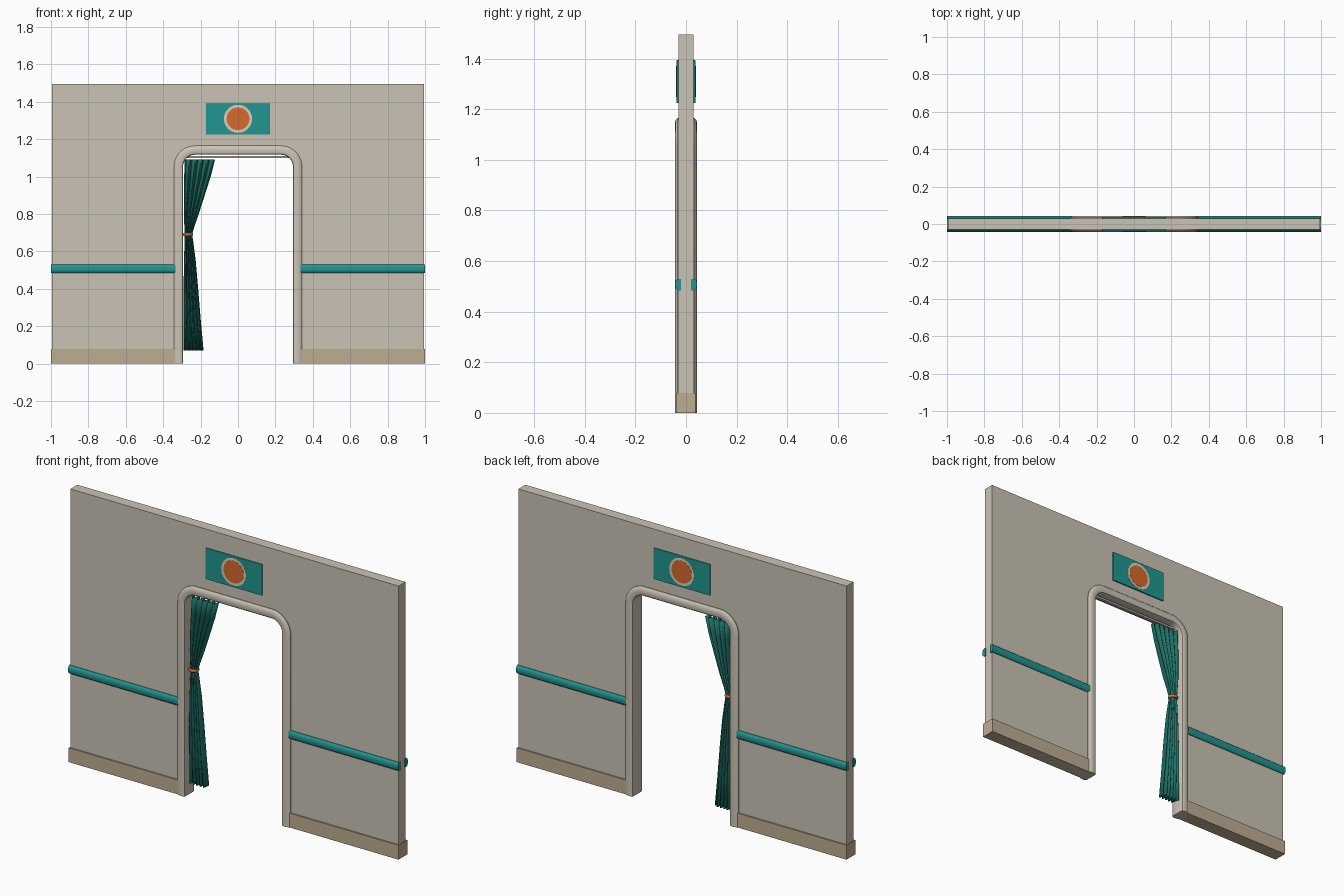
import bpy, bmesh, math
from mathutils import Vector, Matrix

if "Cube" in bpy.data.objects:
    bpy.data.objects.remove(bpy.data.objects["Cube"])


def material(name, rgb):
    lin = [((c / 255 + 0.055) / 1.055) ** 2.4 for c in rgb]
    m = bpy.data.materials.new(name)
    m.diffuse_color = (*lin, 1)
    m.use_nodes = True
    m.node_tree.nodes["Principled BSDF"].inputs["Base Color"].default_value = m.diffuse_color
    return m


BEIGE = material("beige wall", (203, 195, 181))
TAN = material("tan baseboard", (190, 173, 145))
TEAL = material("teal", (33, 150, 144))
CLOTH = material("dark teal cloth", (30, 116, 106))
ORANGE = material("orange", (214, 106, 44))
CREAM = material("cream", (216, 208, 192))


def finish(name, bm, mat, smooth=False):
    bmesh.ops.recalc_face_normals(bm, faces=bm.faces)
    me = bpy.data.meshes.new(name)
    bm.to_mesh(me)
    bm.free()
    me.materials.append(mat)
    ob = bpy.data.objects.new(name, me)
    bpy.context.collection.objects.link(ob)
    if smooth:
        bpy.ops.object.select_all(action='DESELECT')
        ob.select_set(True)
        bpy.context.view_layer.objects.active = ob
        bpy.ops.object.shade_smooth_by_angle(angle=math.radians(35))
    return ob


def box(name, lo, hi, mat, bevel=0):
    bm = bmesh.new()
    lo, hi = Vector(lo), Vector(hi)
    bmesh.ops.create_cube(bm, size=1, matrix=Matrix.Translation((lo + hi) / 2)
                          @ Matrix.Diagonal((*(hi - lo), 1)))
    if bevel:
        bmesh.ops.bevel(bm, geom=bm.edges[:], offset=bevel, segments=2, profile=0.5, affect='EDGES')
    return finish(name, bm, mat)


def loft(name, rings, mat, smooth=True):
    """Skin closed rings of points and cap both ends."""
    bm = bmesh.new()
    vs = [[bm.verts.new(p) for p in r] for r in rings]
    n = len(vs[0])
    for a, b in zip(vs, vs[1:]):
        for i in range(n):
            j = (i + 1) % n
            bm.faces.new((a[i], a[j], b[j], b[i]))
    bm.faces.new(vs[0])
    bm.faces.new(vs[-1][::-1])
    return finish(name, bm, mat, smooth)


def arch(offset, half=0.294, top=1.117, r=0.065, seg=10):
    """Doorway outline (x, z), pushed outwards by offset."""
    pts = [(-half - offset, 0)]
    for side, start in ((-1, math.pi), (1, math.pi / 2)):
        for i in range(seg + 1):
            a = start - i * math.pi / 2 / seg
            pts.append((side * (half - r) + (r + offset) * math.cos(a),
                        top - r + (r + offset) * math.sin(a)))
    return pts + [(half + offset, 0)]


# Wall panel with the doorway left open
W, H, T = 0.995, 1.495, 0.03
outline = arch(0.024) + [(W, 0), (W, H), (-W, H), (-W, 0)]
bm = bmesh.new()
face = bm.faces.new([bm.verts.new((x, -T, z)) for x, z in outline])
ext = bmesh.ops.extrude_face_region(bm, geom=[face])
bmesh.ops.translate(bm, vec=(0, 2 * T, 0),
                    verts=[g for g in ext["geom"] if isinstance(g, bmesh.types.BMVert)])
bmesh.ops.triangulate(bm, faces=[f for f in bm.faces if len(f.verts) > 4])
finish("wall", bm, BEIGE)

# Door frame: rounded section swept round the doorway
D, N = 0.044, 0.048
half_section = [(0, 0.034), (0.003, 0.041), (0.010, D), (N - 0.020, D), (N - 0.007, 0.041), (N, 0.034)]
section = half_section + [(n, -y) for n, y in reversed(half_section)]
paths = [arch(n) for n, y in section]
loft("door_frame", [[(paths[k][i][0], section[k][1], paths[k][i][1]) for k in range(len(section))]
                    for i in range(len(paths[0]))], BEIGE)

# Baseboards and hand rails
rail = [(0.020, 0.484), (0.033, 0.484), (0.040, 0.490), (0.043, 0.499),
        (0.043, 0.515), (0.040, 0.524), (0.033, 0.530), (0.020, 0.530)]
for sx, side in ((-1, "left"), (1, "right")):
    a, b = sorted((sx * 0.335, sx * 1.0))
    box(side + "_baseboard", (a, -0.038, 0), (b, 0.038, 0.078), TAN)
    for sy, face_name in ((-1, "front"), (1, "back")):
        loft(f"{side}_{face_name}_rail", [[(x, sy * y, z) for y, z in rail] for x in (a, b)], TEAL)

# Sign plates with a plain round badge on each side of the wall
for sy, face_name in ((-1, "front"), (1, "back")):
    ya, yb = sorted((sy * 0.025, sy * 0.037))
    box(face_name + "_sign", (-0.171, ya, 1.224), (0.171, yb, 1.394), TEAL, 0.002)
    for part, radius, y, mat in (("badge_ring", 0.075, 0.038, CREAM), ("badge_disc", 0.061, 0.039, ORANGE)):
        rings = [[(radius * math.cos(t * math.tau / 40), sy * d, 1.309 + radius * math.sin(t * math.tau / 40))
                  for t in range(40)] for d in (0.036, y)]
        loft(f"{face_name}_{part}", rings, mat)

# Curtain track under the head of the frame
box("curtain_track", (-0.288, -0.008, 1.100), (0.288, 0.008, 1.110), BEIGE)

# Curtain: pleated sheet gathered at the tie; rows are (z, left, right, pleat depth)
rows = [(1.09, -0.283, -0.125, 0.020), (1.00, -0.286, -0.148, 0.021), (0.90, -0.287, -0.180, 0.021),
        (0.80, -0.287, -0.212, 0.019), (0.73, -0.285, -0.236, 0.014), (0.69, -0.283, -0.247, 0.011),
        (0.65, -0.284, -0.241, 0.013), (0.55, -0.287, -0.228, 0.018), (0.40, -0.289, -0.215, 0.022),
        (0.22, -0.289, -0.200, 0.023), (0.07, -0.289, -0.186, 0.024)]
COLS, PLEATS = 60, 5
bm = bmesh.new()
grid = []
for z, xl, xr, depth in rows:
    grid.append([])
    for i in range(COLS + 1):
        t = i / COLS
        grid[-1].append(bm.verts.new((xl + (xr - xl) * t,
                                      depth * math.sin(t * PLEATS * math.tau + 0.6), z)))
for a, b in zip(grid, grid[1:]):
    for i in range(COLS):
        bm.faces.new((a[i], a[i + 1], b[i + 1], b[i]))
curtain = finish("curtain", bm, CLOTH, True)
mod = curtain.modifiers.new("thickness", 'SOLIDIFY')
mod.thickness = 0.004
mod.offset = 0

# Curtain tie: flattened ring round the gathered cloth
bm = bmesh.new()
ring = []
for i in range(24):
    a = i * math.tau / 24
    ring.append([])
    for j in range(10):
        b = j * math.tau / 10
        k = 0.007 * math.cos(b)
        ring[-1].append(bm.verts.new((-0.267 + (0.020 + k) * math.cos(a),
                                      (0.020 + k) * math.sin(a), 0.69 + 0.009 * math.sin(b))))
for i in range(24):
    for j in range(10):
        p, q = ring[i], ring[(i + 1) % 24]
        bm.faces.new((p[j], q[j], q[(j + 1) % 10], p[(j + 1) % 10]))
finish("curtain_tie", bm, ORANGE, True)
